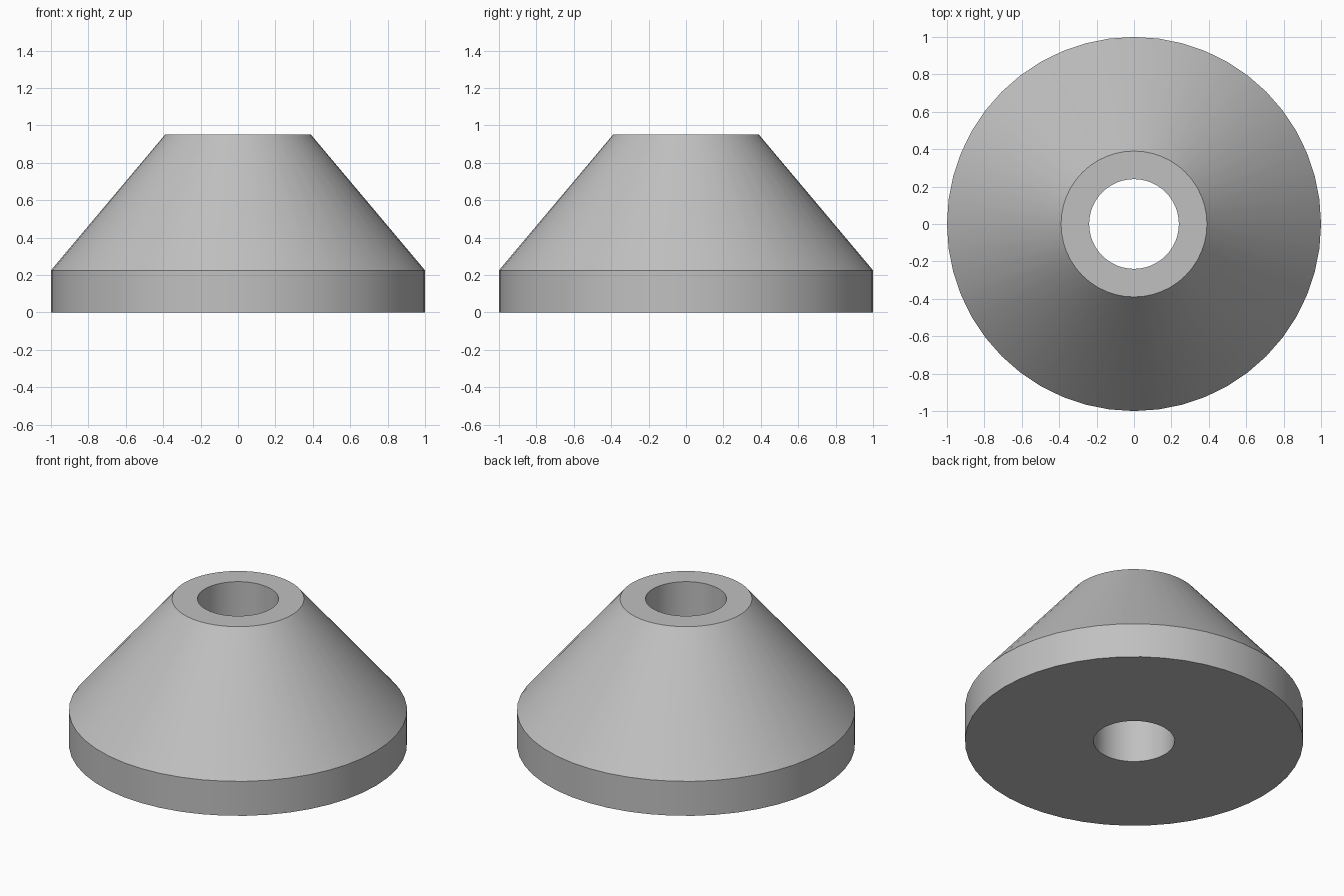
import bpy, bmesh
from math import radians, tau
from mathutils import Matrix

cube = bpy.data.objects.get("Cube")
if cube:
    bpy.data.objects.remove(cube, do_unlink=True)

SIDES = 48

# Plain grey finish
grey = bpy.data.materials.new("light_grey")
grey.use_nodes = True
colour = (0.53, 0.53, 0.53, 1)
grey.diffuse_color = colour
grey.node_tree.nodes["Principled BSDF"].inputs["Base Color"].default_value = colour

# Closed cross-section (radius, height): bore, rim, cone, top ring
profile = [(0.24, 0), (1, 0), (1, 0.225), (0.39, 0.95), (0.24, 0.95)]

# Revolve the cross-section into a conical bushing
bm = bmesh.new()
rings = []
for i in range(SIDES):
    turn = Matrix.Rotation(tau * i / SIDES, 3, "Z")
    rings.append([bm.verts.new(turn @ bm.verts.new((r, 0, z)).co) for r, z in profile])
bmesh.ops.delete(bm, geom=[v for v in bm.verts if v not in {w for ring in rings for w in ring}], context="VERTS")
for i, ring in enumerate(rings):
    following = rings[(i + 1) % SIDES]
    for j in range(len(profile)):
        k = (j + 1) % len(profile)
        bm.faces.new((ring[j], following[j], following[k], ring[k]))
bmesh.ops.recalc_face_normals(bm, faces=bm.faces)

mesh = bpy.data.meshes.new("conical_bushing")
bm.to_mesh(mesh)
bm.free()
mesh.materials.append(grey)
bushing = bpy.data.objects.new("conical_bushing", mesh)
bpy.context.collection.objects.link(bushing)

# Smooth round surfaces with crisp rims
bpy.ops.object.select_all(action="DESELECT")
bushing.select_set(True)
bpy.context.view_layer.objects.active = bushing
bpy.ops.object.shade_smooth_by_angle(angle=radians(30))
